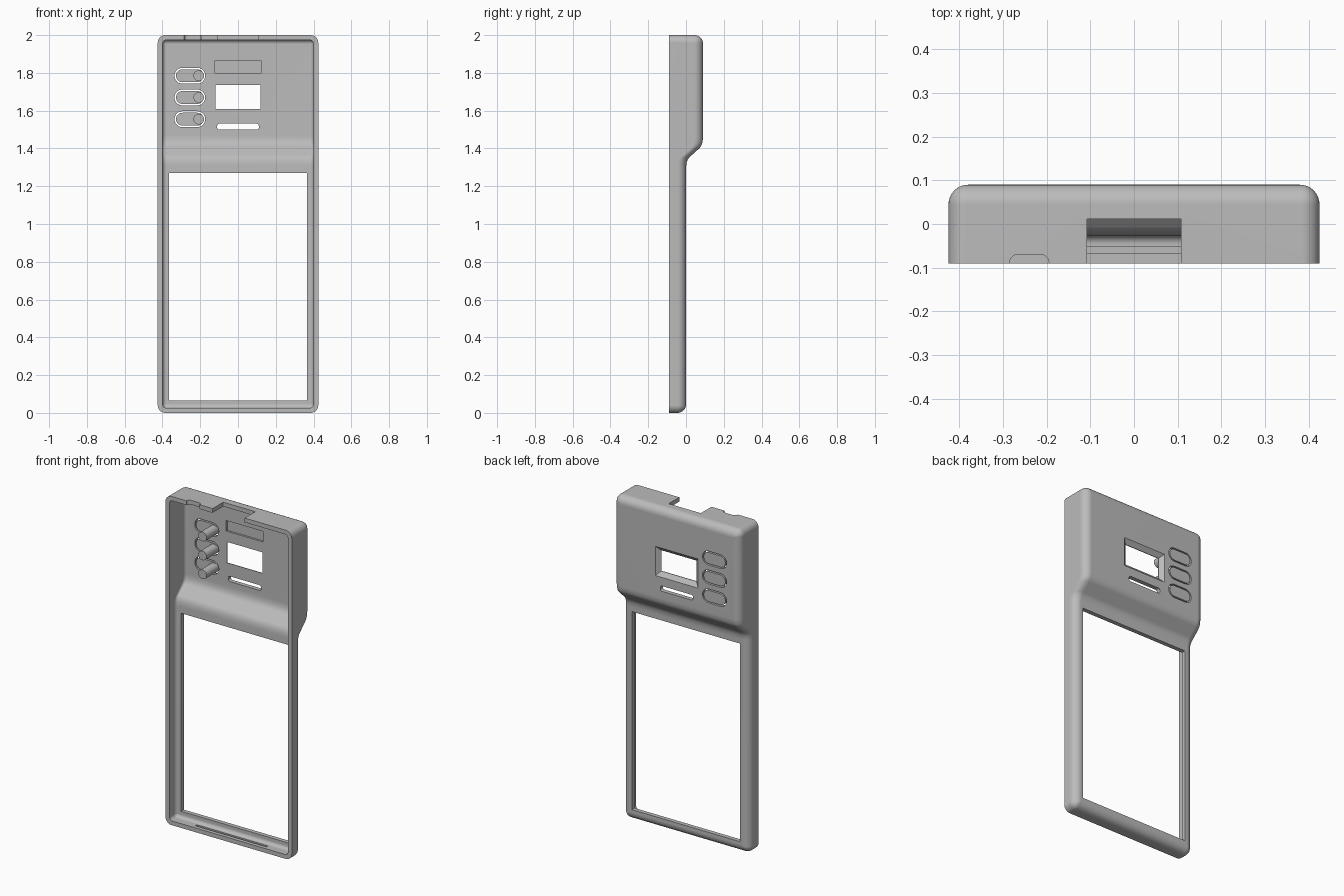
import bpy, bmesh
from math import sin, cos, pi, radians

cube = bpy.data.objects.get("Cube")
if cube:
    bpy.data.objects.remove(cube, do_unlink=True)

grey = bpy.data.materials.new("plastic_grey")
grey.use_nodes = True
GREY = (0.5, 0.5, 0.5, 1)
grey.diffuse_color = GREY
grey.node_tree.nodes["Principled BSDF"].inputs["Base Color"].default_value = GREY

FRONT, BACK, HALF_W, WALL = -0.09, 0.09, 0.425, 0.026
# Back surface as (depth, height): thin lower half, sloped step, thick upper half
STEP = [(0, 1.30), (0.003, 1.325), (0.01, 1.343), (0.02, 1.355), (0.07, 1.40),
        (0.08, 1.413), (0.087, 1.43), (BACK, 1.455)]


def depth_at(z):
    if z <= STEP[0][1]:
        return STEP[0][0]
    for (y0, z0), (y1, z1) in zip(STEP, STEP[1:]):
        if z <= z1:
            return y0 + (y1 - y0) * (z - z0) / (z1 - z0)
    return BACK


def make_object(name, bm):
    bmesh.ops.recalc_face_normals(bm, faces=bm.faces)
    mesh = bpy.data.meshes.new(name)
    bm.to_mesh(mesh)
    bm.free()
    mesh.materials.append(grey)
    ob = bpy.data.objects.new(name, mesh)
    bpy.context.collection.objects.link(ob)
    return ob


def skin(bm, inset, corner, rounding, lift):
    """One rounded skin of the shell; returns its front ring."""
    n = 8

    def ring(d, y_of):
        hx, z0, z1 = HALF_W - inset - d, inset + d, 2 - inset - d
        c = max(corner - d, 0.001)
        arc = [pi / 2 * i / n for i in range(n + 1)]
        half = [(hx - c + c * sin(a), z0 + c - c * cos(a)) for a in arc]
        half += [(hx, z + lift) for _, z in STEP]
        half += [(hx - c + c * cos(a), z1 - c + c * sin(a)) for a in arc]
        pts = half + [(-x, z) for x, z in reversed(half)]
        return [bm.verts.new((x, y_of(z), z)) for x, z in pts]

    rings = [ring(0, lambda z: FRONT)]
    for i in range(n + 1):
        a = pi / 2 * i / n
        drop = rounding * (1 - sin(a)) + inset
        rings.append(ring(rounding * (1 - cos(a)),
                          lambda z: depth_at(z - lift) - drop))
    for a, b in zip(rings, rings[1:]):
        bridge(bm, a, b)
    last = rings[-1]
    m = len(last)
    for i in range(m // 2 - 1):
        bm.faces.new((last[i], last[i + 1], last[m - 2 - i], last[m - 1 - i]))
    return rings[0]


def bridge(bm, a, b):
    for i in range(len(a)):
        j = (i + 1) % len(a)
        bm.faces.new((a[i], a[j], b[j], b[i]))


def rounded(cx, cy, w, h, r=0.0, n=10):
    """Outline of a rectangle, with rounded corners if r is given."""
    if not r:
        return [(cx + sx * w / 2, cy + sy * h / 2)
                for sx, sy in ((1, 1), (-1, 1), (-1, -1), (1, -1))]
    pts = []
    for k, (sx, sy) in enumerate(((1, 1), (-1, 1), (-1, -1), (1, -1))):
        for i in range(n + 1):
            a = pi / 2 * (k + i / n)
            pts.append((cx + sx * (w / 2 - r) + r * cos(a),
                        cy + sy * (h / 2 - r) + r * sin(a)))
    return pts


def prism(name, outline, start, end, end_outline=None, upright=False):
    """Solid between two outlines, along depth or (upright) along height."""
    bm = bmesh.new()

    def loop(pts, t):
        return [bm.verts.new((u, v, t) if upright else (u, t, v)) for u, v in pts]

    a, b = loop(outline, start), loop(end_outline or outline, end)
    bridge(bm, a, b)
    bm.faces.new(a)
    bm.faces.new(b)
    bmesh.ops.remove_doubles(bm, verts=bm.verts, dist=1e-5)
    return make_object(name, bm)


def activate(ob):
    bpy.ops.object.select_all(action='DESELECT')
    ob.select_set(True)
    bpy.context.view_layer.objects.active = ob


def cut(target, cutter):
    cutter.hide_render = True
    mod = target.modifiers.new("cut", 'BOOLEAN')
    mod.operation, mod.solver, mod.object = 'DIFFERENCE', 'EXACT', cutter
    activate(target)
    bpy.ops.object.modifier_apply(modifier=mod.name)
    bpy.data.objects.remove(cutter, do_unlink=True)


def smooth(ob):
    activate(ob)
    bpy.ops.object.shade_smooth_by_angle(angle=radians(30))
    ob.modifiers.new("normals", 'WEIGHTED_NORMAL').keep_sharp = True


# Hollow housing, open at the front
bm = bmesh.new()
outer = skin(bm, 0, 0.04, 0.045, 0)
inner = skin(bm, WALL, 0.02, 0.02, 0.012)
bridge(bm, outer, inner)
housing = make_object("housing", bm)

INSIDE = BACK - WALL
# Large lower opening
cut(housing, prism("window_cut", rounded(0, 0.6675, 0.73, 1.205), -0.07, 0.2))
# Small screen opening, flared towards the back
screen = (0, 1.672, 0.237, 0.127)
cut(housing, prism("screen_cut", rounded(*screen), 0, 0.2))
cut(housing, prism("flare_cut", rounded(*screen), INSIDE + 0.004, BACK + 0.001,
                   rounded(0, 1.672, 0.29, 0.18)))
# Slot below the screen and shallow pocket above it
cut(housing, prism("slot_cut", rounded(0, 1.515, 0.22, 0.032, 0.012), 0, 0.2))
cut(housing, prism("pocket_cut", rounded(0, 1.832, 0.25, 0.064), 0, INSIDE + 0.012))
# Connector notch and small rounded notch in the top wall
cut(housing, prism("connector_cut", rounded(0, -0.09, 0.216, 0.204), 1.95, 2.1, upright=True))
cut(housing, prism("notch_cut", rounded(-0.24, -0.09, 0.09, 0.04, 0.019), 1.95, 2.1, upright=True))
# Groove along the inside of the bottom wall
cut(housing, prism("groove_cut", rounded(0, -0.06, 0.48, 0.014), 0.016, 0.05, upright=True))

# Three oval buttons, each with a round post reaching forwards
for i, z in enumerate((1.785, 1.67, 1.555)):
    cut(housing, prism("button_cut", rounded(-0.255, z, 0.162, 0.084, 0.0415), 0, 0.2))
    button = prism(f"button_{i + 1}", rounded(-0.255, z, 0.146, 0.068, 0.0335), INSIDE, BACK)
    post = prism(f"button_post_{i + 1}", rounded(-0.208, z, 0.056, 0.056, 0.028), -0.045, INSIDE + 0.005)
    smooth(button)
    smooth(post)
smooth(housing)
